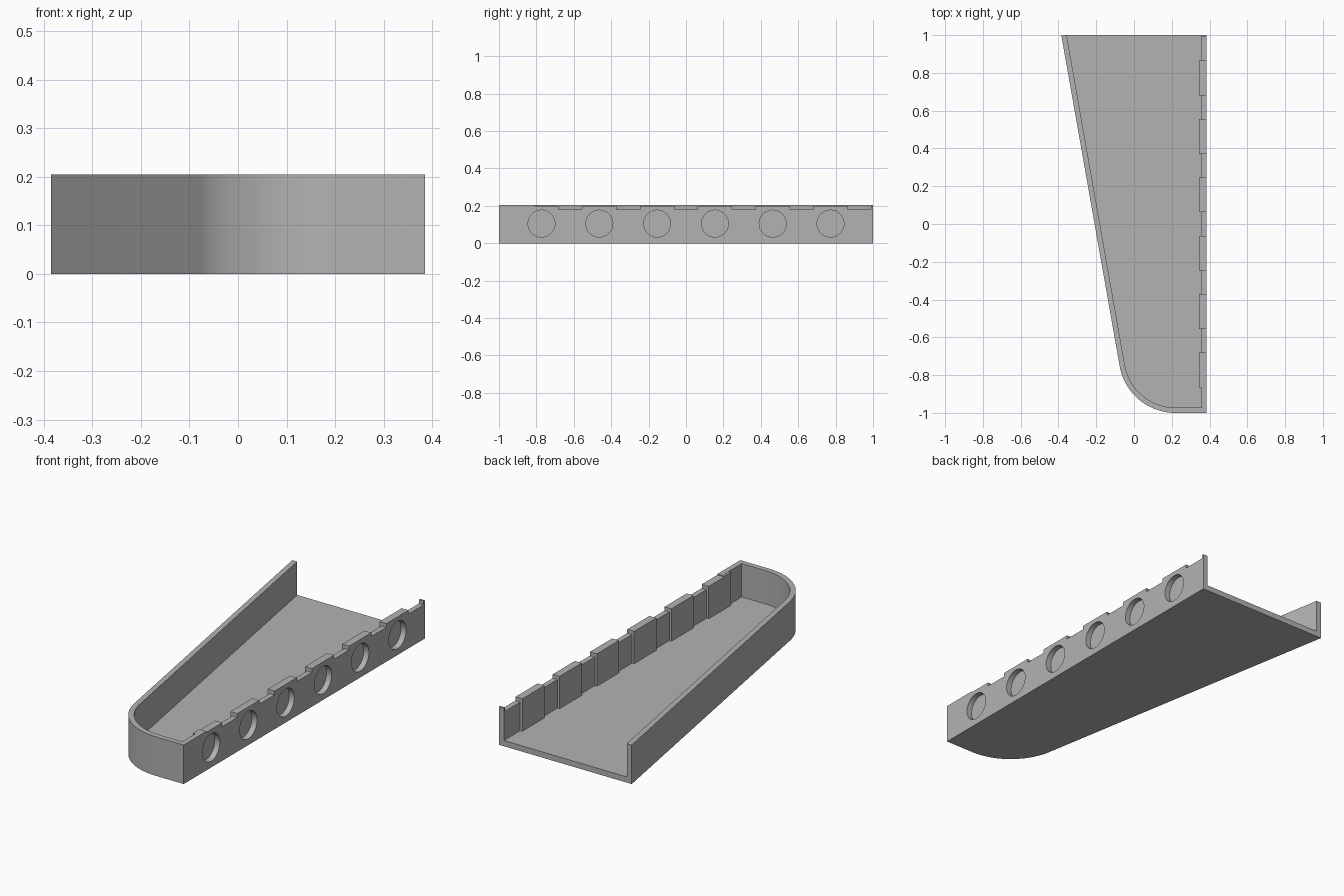
import bpy, bmesh, math
from mathutils import Matrix

cube = bpy.data.objects.get("Cube")
if cube:
    bpy.data.objects.remove(cube, do_unlink=True)

gray = bpy.data.materials.new("light_gray")
gray.use_nodes = True
gray.diffuse_color = (0.45, 0.45, 0.45, 1)
gray.node_tree.nodes["Principled BSDF"].inputs["Base Color"].default_value = gray.diffuse_color

HEIGHT, HALF_WIDTH, WALL, FLOOR = 0.205, 0.385, 0.028, 0.03
RADIUS, TAPER = 0.30, math.radians(10)
PITCH, PAD_HALF = 0.309, 0.092
pad_ys = [(i - 2.5) * PITCH for i in range(6)]


def make_object(name, bm):
    bmesh.ops.recalc_face_normals(bm, faces=bm.faces)
    mesh = bpy.data.meshes.new(name)
    bm.to_mesh(mesh)
    bm.free()
    mesh.materials.append(gray)
    obj = bpy.data.objects.new(name, mesh)
    bpy.context.collection.objects.link(obj)
    return obj


def prism(name, points, z0, z1):
    bm = bmesh.new()
    face = bm.faces.new([bm.verts.new((x, y, z0)) for x, y in points])
    top = bmesh.ops.extrude_face_region(bm, geom=[face])["geom"]
    bmesh.ops.translate(bm, vec=(0, 0, z1 - z0),
                        verts=[v for v in top if isinstance(v, bmesh.types.BMVert)])
    return make_object(name, bm)


def box(name, x0, x1, y0, y1, z0, z1):
    return prism(name, [(x0, y0), (x1, y0), (x1, y1), (x0, y1)], z0, z1)


def outline(inset, back):
    """Tapered plan with one rounded front corner, shrunk by inset."""
    c, s = math.cos(TAPER), math.sin(TAPER)
    cy = RADIUS - 1
    # arc centre that makes the slanted side tangent and meet the back corner
    cx = -HALF_WIDTH + (1 - cy) * math.tan(TAPER) + RADIUS / c
    r = RADIUS - inset
    tx, ty = cx - r * c, cy - r * s
    pts = [(HALF_WIDTH - inset, back), (tx - (back - ty) * math.tan(TAPER), back)]
    steps = 24
    for i in range(steps + 1):
        a = math.pi + TAPER + (math.pi / 2 - TAPER) * i / steps
        pts.append((cx + r * math.cos(a), cy + r * math.sin(a)))
    return pts + [(HALF_WIDTH - inset, inset - 1)]


def combine(target, other, operation):
    mod = target.modifiers.new("combine", "BOOLEAN")
    mod.operation, mod.object, mod.solver = operation, other, "EXACT"
    bpy.context.view_layer.objects.active = target
    bpy.ops.object.modifier_apply(modifier=mod.name)
    bpy.data.objects.remove(other, do_unlink=True)


# Open-backed tray: solid body minus its cavity
tray = prism("tray", outline(0, 1), 0, HEIGHT)
combine(tray, prism("cavity", outline(WALL, 1.2), FLOOR, 0.4), "DIFFERENCE")

# Thickened pads along the straight wall
for y in pad_ys:
    combine(tray, box("pad", 0.345, HALF_WIDTH - 0.01, y - PAD_HALF, y + PAD_HALF,
                      FLOOR - 0.01, HEIGHT - 0.001), "UNION")

# Slightly lowered rim, then deeper notches between the pads
combine(tray, box("rim_cut", 0.33, 0.5, -0.81, 1.1, 0.2, 0.4), "DIFFERENCE")
for y in pad_ys:
    combine(tray, box("notch_cut", 0.33, 0.5, y + PAD_HALF, y + PITCH - PAD_HALF,
                      0.18, 0.4), "DIFFERENCE")

# Blind round recesses in the outer face
for y in pad_ys:
    bm = bmesh.new()
    bmesh.ops.create_cone(bm, cap_ends=True, segments=48, radius1=0.072, radius2=0.072,
                          depth=0.2, matrix=Matrix.Translation((HALF_WIDTH + 0.07, y, 0.105))
                          @ Matrix.Rotation(math.pi / 2, 4, "Y"))
    combine(tray, make_object("recess_cut", bm), "DIFFERENCE")

# Smooth the rounded corner and recesses while keeping edges sharp
bpy.ops.object.select_all(action="DESELECT")
tray.select_set(True)
bpy.context.view_layer.objects.active = tray
bpy.ops.object.shade_smooth_by_angle(angle=math.radians(30))
